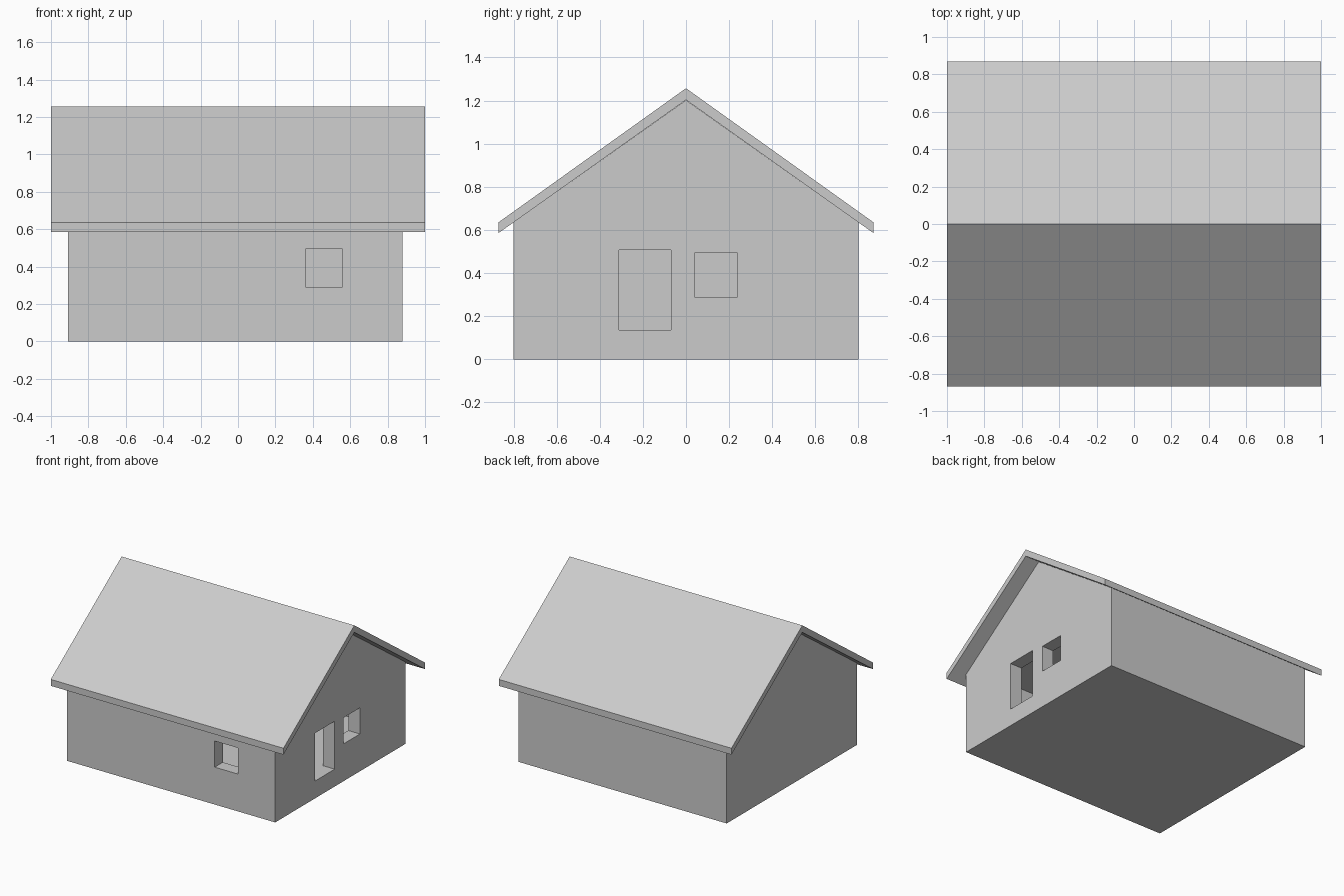
import bpy
import bmesh

if "Cube" in bpy.data.objects:
    bpy.data.objects.remove(bpy.data.objects["Cube"])


def extrude_profile(name, profile, x0, x1):
    """Extrude a closed (y, z) profile along x."""
    bm = bmesh.new()
    face = bm.faces.new([bm.verts.new((x0, y, z)) for y, z in profile])
    result = bmesh.ops.extrude_face_region(bm, geom=[face])
    verts = [g for g in result["geom"] if isinstance(g, bmesh.types.BMVert)]
    bmesh.ops.translate(bm, verts=verts, vec=(x1 - x0, 0, 0))
    bmesh.ops.recalc_face_normals(bm, faces=bm.faces)
    mesh = bpy.data.meshes.new(name)
    bm.to_mesh(mesh)
    bm.free()
    obj = bpy.data.objects.new(name, mesh)
    bpy.context.collection.objects.link(obj)
    return obj


def box(name, x, y, z):
    profile = [(y[0], z[0]), (y[1], z[0]), (y[1], z[1]), (y[0], z[1])]
    return extrude_profile(name, profile, *x)


def cut(target, cutter):
    """Subtract a cutter, then remove it."""
    mod = target.modifiers.new(cutter.name, 'BOOLEAN')
    mod.operation = 'DIFFERENCE'
    mod.solver = 'EXACT'
    mod.object = cutter
    bpy.context.view_layer.objects.active = target
    bpy.ops.object.modifier_apply(modifier=mod.name)
    bpy.data.objects.remove(cutter)


X0, X1, Y = -0.91, 0.88, 0.80   # outer wall faces
WALL = 0.10                     # wall thickness
FLOOR, CEILING = 0.135, 0.63

# House body with gables
body = extrude_profile(
    "house_body",
    [(-Y, 0), (Y, 0), (Y, 0.635), (0, 1.202), (-Y, 0.635)], X0, X1)

# Hollow room, then the door and window openings
cut(body, box("room", (X0 + WALL, X1 - WALL), (-Y + WALL, Y - WALL), (FLOOR, CEILING)))
side = (X1 - 0.15, X1 + 0.1)
cut(body, box("doorway", side, (-0.31, -0.07), (FLOOR, 0.507)))
cut(body, box("side_window", side, (0.04, 0.24), (0.29, 0.493)))
cut(body, box("front_window", (0.36, 0.56), (-Y - 0.1, -Y + 0.15), (0.29, 0.493)))

# Overhanging gable roof
extrude_profile(
    "roof",
    [(-0.87, 0.585), (0, 1.203), (0.87, 0.585),
     (0.87, 0.635), (0, 1.257), (-0.87, 0.635)], -1.0, 1.0)
